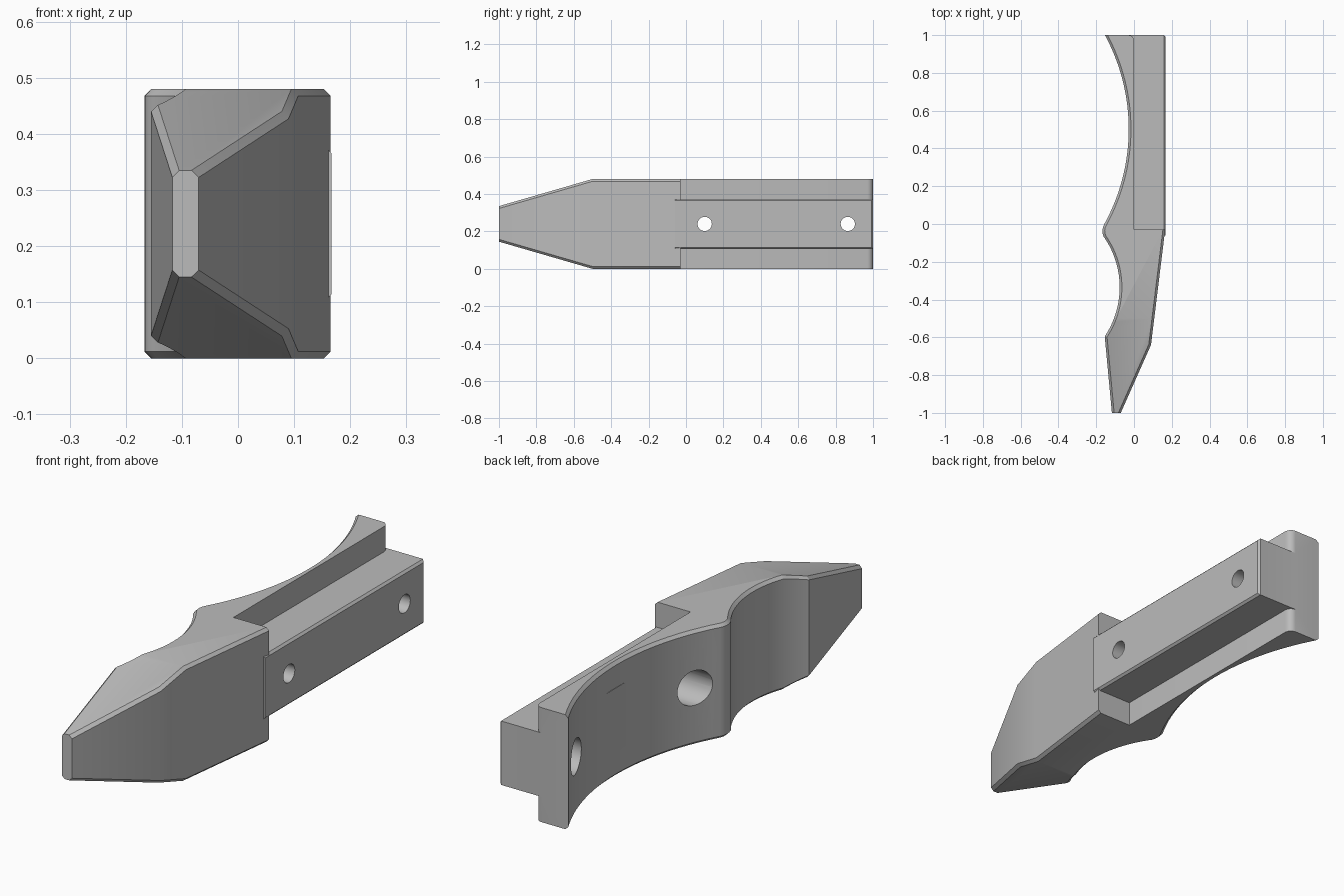
import bpy, bmesh, math
from mathutils import Vector

if "Cube" in bpy.data.objects:
    bpy.data.objects.remove(bpy.data.objects["Cube"])

H, C = 0.48, 0.012          # full height, chamfer size
grey = bpy.data.materials.new("plain grey")
grey.diffuse_color = (0.5, 0.5, 0.5, 1)
grey.use_nodes = True
grey.node_tree.nodes["Principled BSDF"].inputs["Base Color"].default_value = grey.diffuse_color


def arc(a, mid_x, b, n):
    """Points on a circle from a to b (both at about equal x) bulging to mid_x."""
    a, b = Vector(a), Vector(b)
    half = (a - b).length / 2
    sag = mid_x - (a.x + b.x) / 2
    r = (half * half + sag * sag) / (2 * sag)
    m = (a + b) / 2
    d = (a - b).normalized()
    t = math.asin(half / r)
    side = Vector((-d.y, d.x))
    if side.x < 0:
        side = -side
    out = []
    for i in range(n + 1):
        w = t - 2 * t * i / n
        out.append(m + d * r * math.sin(w) + side * (r * math.cos(w) - r + sag))
    return [tuple(p) for p in out]


def finish(name, bm):
    bmesh.ops.recalc_face_normals(bm, faces=bm.faces)
    me = bpy.data.meshes.new(name)
    bm.to_mesh(me)
    bm.free()
    me.materials.append(grey)
    ob = bpy.data.objects.new(name, me)
    bpy.context.collection.objects.link(ob)
    return ob


def combine(ob, other, op):
    m = ob.modifiers.new(op, 'BOOLEAN')
    m.operation, m.object, m.solver = op, other, 'EXACT'
    bpy.context.view_layer.objects.active = ob
    bpy.ops.object.modifier_apply(modifier=m.name)
    bpy.data.objects.remove(other)


# Body outline seen from above: grip scallops, pointed nose, step, back wall
outline = arc((-0.154, 1.0), -0.028, (-0.157, 0.0), 32)
outline += [(-0.164, -0.015), (-0.167, -0.032), (-0.166, -0.05), (-0.160, -0.068)]
outline += arc((-0.153, -0.078), -0.076, (-0.155, -0.595), 24)
outline += [(-0.117, -1.0), (-0.07, -1.0), (0.09, -0.64), (0.165, -0.03),
            (0, -0.03), (0, 0.97)]
outline += [(-0.03 + 0.03 * math.cos(a), 0.97 + 0.03 * math.sin(a))
            for a in (math.pi / 8 * i for i in range(1, 5))]

bm = bmesh.new()
face = bm.faces.new([bm.verts.new((x, y, 0)) for x, y in outline])
ext = bmesh.ops.extrude_face_region(bm, geom=[face])
bmesh.ops.translate(bm, vec=(0, 0, H),
                    verts=[v for v in ext["geom"] if isinstance(v, bmesh.types.BMVert)])
bmesh.ops.recalc_face_normals(bm, faces=bm.faces)
# Fold line, then taper the nose towards mid height
bmesh.ops.bisect_plane(bm, geom=bm.verts[:] + bm.edges[:] + bm.faces[:],
                       plane_co=(0, -0.5, 0), plane_no=(0, 1, 0))
for v in bm.verts:
    k = 1 - 0.604 * max(0, (-0.5 - v.co.y) / 0.5)
    v.co.z = H / 2 + (v.co.z - H / 2) * k
bm.normal_update()


# Chamfer the top and bottom rims, except the wall, step and ends
def is_rim(e):
    m = (e.verts[0].co + e.verts[1].co) / 2
    caps = sum(abs(f.normal.z) > 0.7 for f in e.link_faces)
    wall = m.y > -0.035 and m.x > -0.027
    end = m.y > 0.99 and m.x > -0.15 or m.y < -0.999
    return caps == 1 and not wall and not end


bmesh.ops.bevel(bm, geom=[e for e in bm.edges if is_rim(e)], offset=C,
                offset_type='OFFSET', segments=1, affect='EDGES', clamp_overlap=False)
body = finish("handle_body", bm)


# Side rail, chamfered round its outer face
bm = bmesh.new()
bmesh.ops.create_cube(bm, size=1)
lo, hi = Vector((-0.03, -0.06, 0.106)), Vector((0.167, 1.0, 0.374))
for v in bm.verts:
    v.co = Vector([hi[i] if v.co[i] > 0 else lo[i] for i in range(3)])
edges = [e for e in bm.edges if all(v.co.x > 0.1 for v in e.verts)
         and not all(v.co.y < 0 for v in e.verts)]
bmesh.ops.bevel(bm, geom=edges, offset=0.009, segments=1, affect='EDGES')
combine(body, finish("side_rail", bm), 'UNION')

# Two screw holes with wide counterbores from the grip side
for y in (0.1, 0.865):
    for r, x0, x1 in ((0.038, -0.3, 0.3), (0.073, -0.3, 0.04)):
        bpy.ops.mesh.primitive_cylinder_add(
            vertices=32, radius=r, depth=x1 - x0,
            location=((x0 + x1) / 2, y, 0.24), rotation=(0, math.pi / 2, 0))
        cutter = bpy.context.object
        cutter.data.materials.append(grey)
        combine(body, cutter, 'DIFFERENCE')

# Smooth scallops and holes, crisp edges elsewhere
bpy.ops.object.select_all(action='DESELECT')
body.select_set(True)
bpy.context.view_layer.objects.active = body
bpy.ops.object.shade_smooth_by_angle(angle=math.radians(25))
